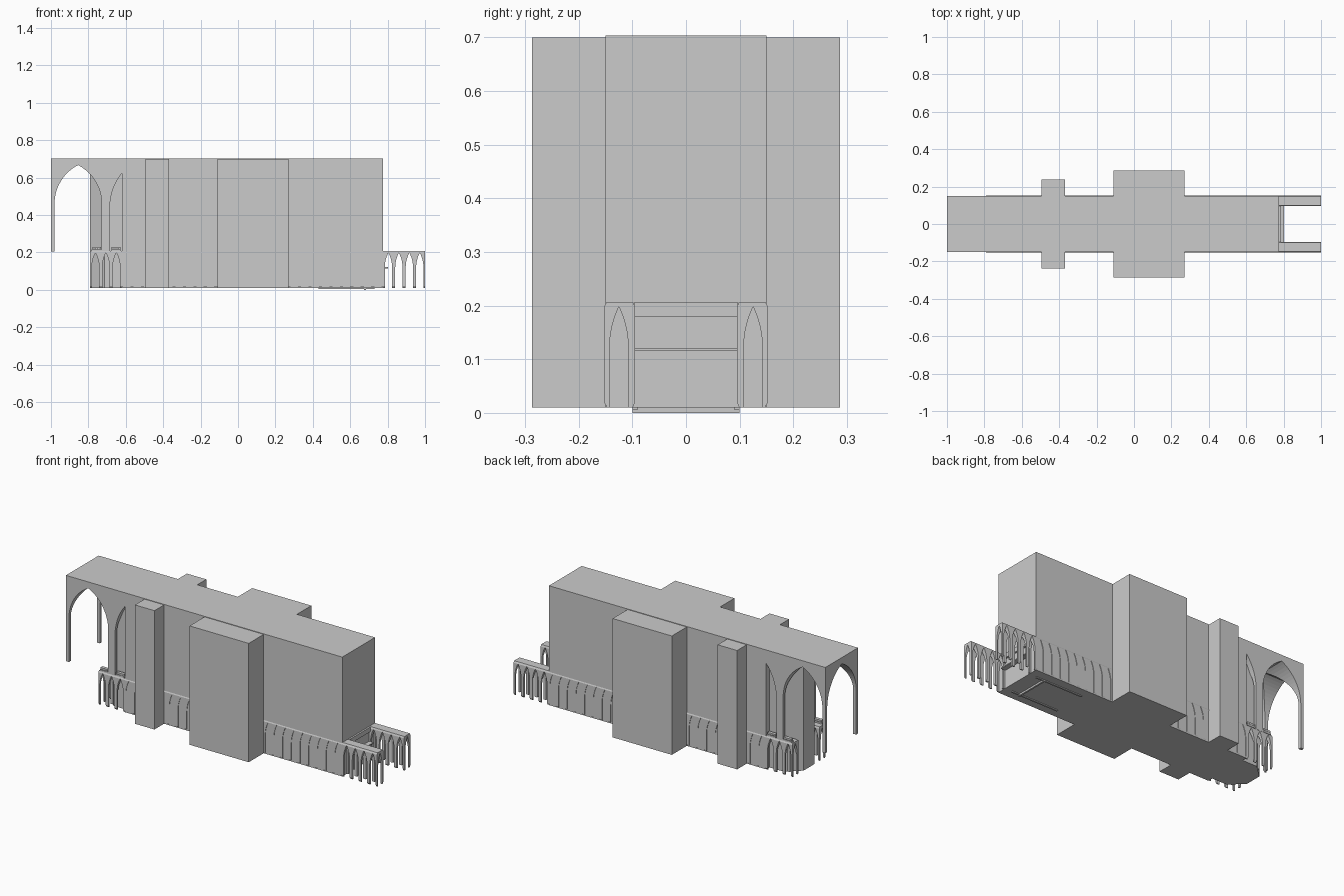
import bpy, bmesh, math

if "Cube" in bpy.data.objects:
    bpy.data.objects.remove(bpy.data.objects["Cube"])


def prism(name, pts, to3d, a, b):
    """Extrude a 2D outline between a and b along the axis chosen by to3d."""
    bm = bmesh.new()
    lo = [bm.verts.new(to3d(u, v, a)) for u, v in pts]
    hi = [bm.verts.new(to3d(u, v, b)) for u, v in pts]
    n = len(pts)
    bm.faces.new(lo)
    bm.faces.new(hi[::-1])
    for i in range(n):
        bm.faces.new((lo[i], hi[i], hi[(i + 1) % n], lo[(i + 1) % n]))
    bmesh.ops.recalc_face_normals(bm, faces=bm.faces)
    me = bpy.data.meshes.new(name)
    bm.to_mesh(me)
    bm.free()
    ob = bpy.data.objects.new(name, me)
    bpy.context.collection.objects.link(ob)
    return ob


ALONG_X = lambda u, v, t: (t, u, v)
ALONG_Y = lambda u, v, t: (u, t, v)
ALONG_Z = lambda u, v, t: (u, v, t)


def box(name, x0, x1, y0, y1, z0, z1):
    return prism(name, [(x0, y0), (x1, y0), (x1, y1), (x0, y1)], ALONG_Z, z0, z1)


def pointed_arch(c, w, base, spring, apex, n=10):
    """Gothic arch outline: half width w, two arcs meeting at the apex."""
    h = apex - spring
    r = (w * w + h * h) / (2 * w)
    top = math.asin(h / r)
    right = [(w - r + r * math.cos(top * i / n), spring + r * math.sin(top * i / n))
             for i in range(n)]
    pts = [(w, base)] + right + [(0, apex)] + [(-x, z) for x, z in right[::-1]] + [(-w, base)]
    return [(c + x, z) for x, z in pts]


def carve(ob, cutters):
    for c in cutters:
        m = ob.modifiers.new("cut", 'BOOLEAN')
        m.operation = 'DIFFERENCE'
        m.solver = 'EXACT'
        m.object = c
    dg = bpy.context.evaluated_depsgraph_get()
    dg.update()
    me = bpy.data.meshes.new_from_object(ob.evaluated_get(dg))
    ob.modifiers.clear()
    ob.data = me
    for c in cutters:
        bpy.data.objects.remove(c, do_unlink=True)


# main body with two transepts and a tapered west end
side = [(-0.79, 0.05), (-0.715, 0.12), (-0.62, 0.12), (-0.62, 0.15),
        (-0.495, 0.15), (-0.495, 0.238), (-0.37, 0.238), (-0.37, 0.15),
        (-0.11, 0.15), (-0.11, 0.287), (0.27, 0.287), (0.27, 0.15), (0.775, 0.15)]
outline = [(x, -y) for x, y in side] + side[::-1]
prism("main_body", outline, ALONG_Z, 0.01, 0.70)
box("roof_slab", -0.62, 0.775, -0.15, 0.15, 0.70, 0.703)

# open vaulted porch at the west end
porch = box("vaulted_porch", -1.0, -0.62, -0.15, 0.15, 0.205, 0.703)
carve(porch, [
    prism("cut_side", pointed_arch(-0.855, 0.126, 0.1, 0.46, 0.667, 14), ALONG_Y, -0.3, 0.3),
    prism("cut_half", pointed_arch(-0.62, 0.065, 0.1, 0.44, 0.625, 14), ALONG_Y, -0.3, 0.3),
    prism("cut_nave", pointed_arch(0, 0.133, 0.1, 0.46, 0.667, 14), ALONG_X, -1.2, -0.5),
])

# low arcades along both sides: one vaulted bay repeated
BAYS = 32
STEP = 1.79 / BAYS
profile = [(0.099, 0.01), (0.147, 0.01), (0.153, 0.02), (0.153, 0.197),
           (0.148, 0.207), (0.099, 0.207), (0.095, 0.197), (0.095, 0.02)]
bay = prism("arcade_back", profile, ALONG_X, -0.79, -0.79 + STEP)
carve(bay, [
    prism("cut_bay", pointed_arch(-0.79 + STEP / 2, 0.0195, -0.1, 0.12, 0.198, 7),
          ALONG_Y, 0, 0.3),
    prism("cut_aisle", pointed_arch(0.125, 0.0175, -0.1, 0.12, 0.198, 7),
          ALONG_X, -0.9, -0.6),
])
arr = bay.modifiers.new("bays", 'ARRAY')
arr.count = BAYS
arr.use_relative_offset = False
arr.use_constant_offset = True
arr.constant_offset_displace = (STEP, 0, 0)
front = bay.copy()
front.name = "arcade_front"
front.data = bay.data.copy()
for v in front.data.vertices:
    v.co.y = -v.co.y
front.data.flip_normals()
bpy.context.collection.objects.link(front)

# small stepped parapets on the arcade roof
for s in (-1, 1):
    for x0, x1 in ((-0.782, -0.73), (-0.68, -0.625)):
        y0, y1 = sorted((s * 0.132, s * 0.151))
        box("parapet_base", x0, x1, y0, y1, 0.206, 0.215)
        box("parapet_cap", x0 + 0.003, x1 - 0.003, y0, y1, 0.219, 0.228)
        for i in range(5):
            x = x0 + 0.004 + i * (x1 - x0 - 0.014) / 4
            box("parapet_post", x, x + 0.005, y0, y1, 0.215, 0.219)

# ledges across the east wall
box("east_shelf", 0.775, 0.803, -0.096, 0.096, 0.115, 0.121)
box("east_beam", 0.775, 0.785, -0.096, 0.096, 0.18, 0.207)

# thin rails under the floor
for s in (-1, 1):
    box("floor_rail", 0.43, 0.73, s * 0.095 - 0.005, s * 0.095 + 0.005, 0.005, 0.012)
box("floor_cross_rail", 0.675, 0.685, -0.1, 0.1, 0.0, 0.012)
